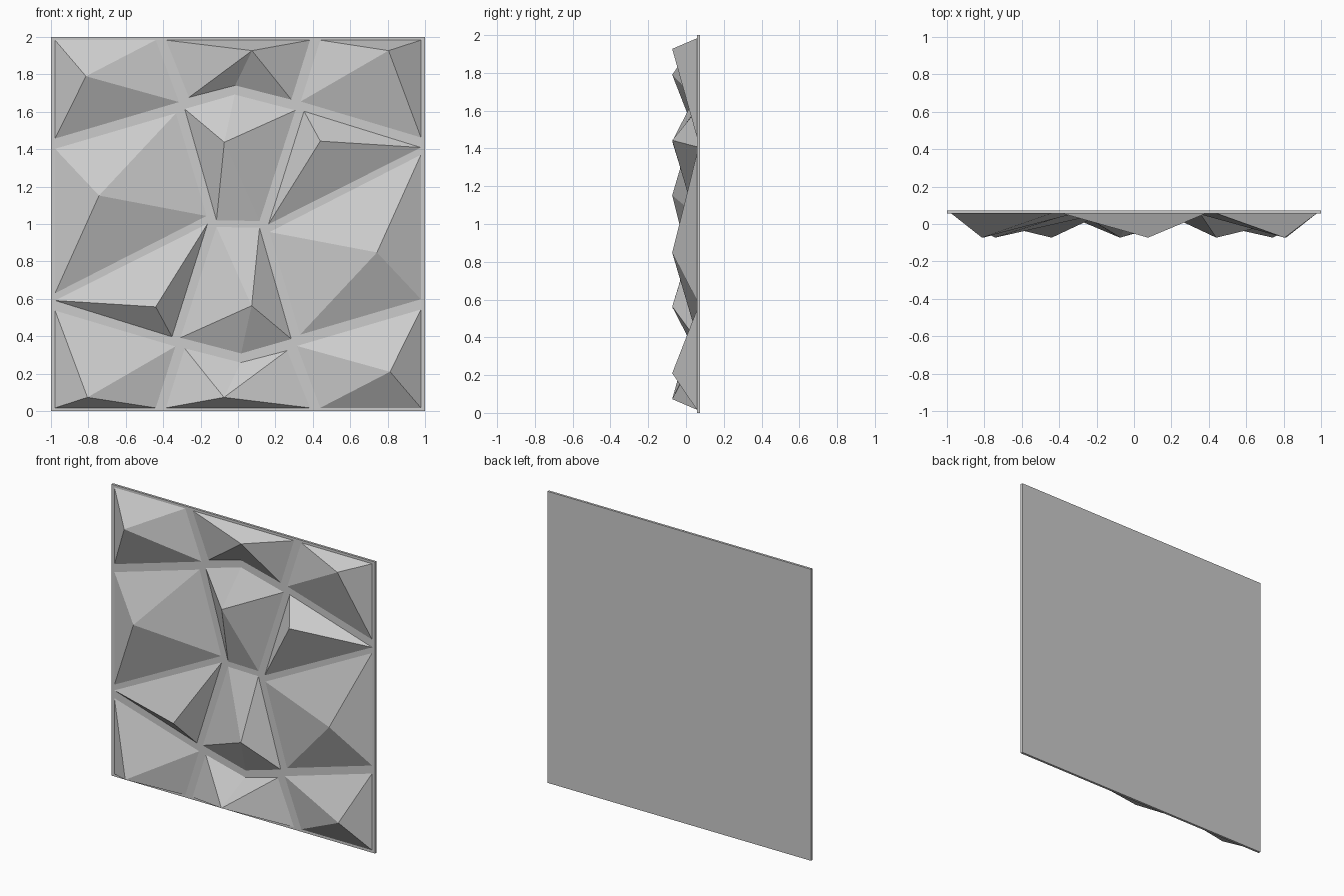
import bpy, bmesh

if "Cube" in bpy.data.objects:
    bpy.data.objects.remove(bpy.data.objects["Cube"])

BACK, FRONT, PEAK = 0.073, 0.057, -0.073   # y of slab back, slab face, facet tips

# Backing slab
bpy.ops.mesh.primitive_cube_add(size=1, location=(0, (BACK + FRONT) / 2, 1))
slab = bpy.context.object
slab.name = "backing_slab"
slab.scale = (2, BACK - FRONT, 2)
bpy.ops.object.transform_apply(location=False, rotation=False, scale=True)

# Facets of the upper half: name, tip (x, z), outline (x, z) clockwise from the front
facets = [
    ("corner_facet_a", (-0.813, 1.79),
     [(-0.978, 1.983), (-0.44, 1.983), (-0.315, 1.652), (-0.978, 1.457)]),
    ("edge_facet", (0.075, 1.927),
     [(-0.385, 1.983), (0.385, 1.983), (0.285, 1.665), (-0.015, 1.741), (-0.262, 1.677)]),
    ("corner_facet_b", (0.805, 1.927),
     [(0.44, 1.983), (0.978, 1.983), (0.978, 1.463), (0.335, 1.655)]),
    ("side_facet", (-0.743, 1.152),
     [(-0.978, 1.402), (-0.332, 1.592), (-0.168, 1.043), (-0.978, 0.63)]),
    ("centre_facet", (-0.073, 1.437),
     [(-0.285, 1.615), (-0.017, 1.692), (0.307, 1.608), (0.115, 1.016), (-0.115, 1.02)]),
    ("wedge_facet", (0.44, 1.443),
     [(0.353, 1.603), (0.978, 1.409), (0.163, 0.999)]),
]


def add_facet(name, tip, outline, turned):
    """Low pyramid on the slab face; turned = rotated half a turn about the centre."""
    def place(p, y):
        return (-p[0], y, 2 - p[1]) if turned else (p[0], y, p[1])
    bm = bmesh.new()
    ring = [bm.verts.new(place(p, FRONT)) for p in outline]
    top = bm.verts.new(place(tip, PEAK))
    for a, b in zip(ring, ring[1:] + ring[:1]):
        bm.faces.new((b, a, top))
    bm.faces.new(ring)
    bmesh.ops.recalc_face_normals(bm, faces=bm.faces)
    mesh = bpy.data.meshes.new(name)
    bm.to_mesh(mesh)
    bm.free()
    bpy.context.collection.objects.link(bpy.data.objects.new(name, mesh))


# Upper facets and their half-turn copies below
for name, tip, outline in facets:
    add_facet("upper_" + name, tip, outline, False)
    add_facet("lower_" + name, tip, outline, True)
